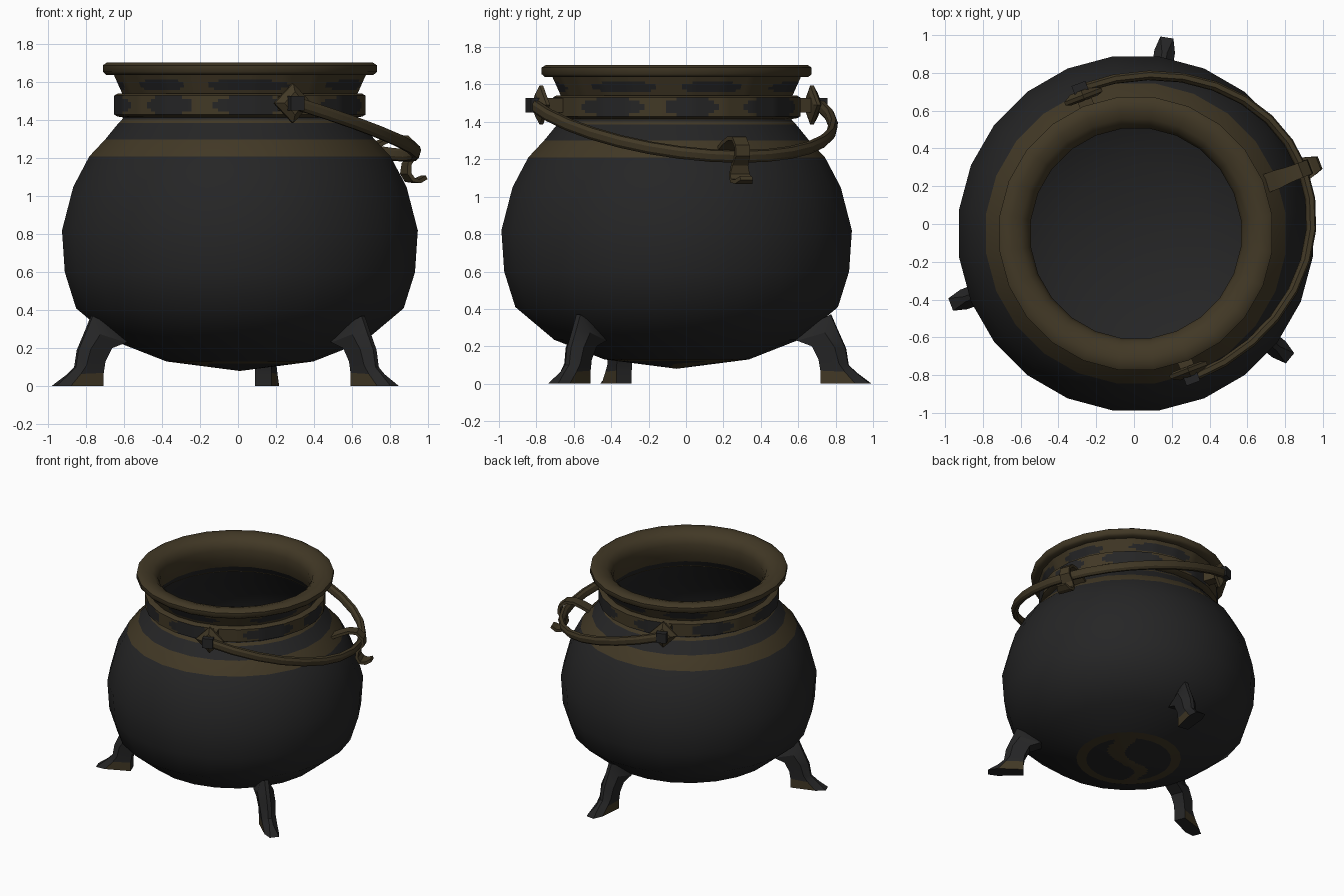
import bpy, bmesh, math
from mathutils import Vector

if "Cube" in bpy.data.objects:
    bpy.data.objects.remove(bpy.data.objects["Cube"])

CX, CY = 0.01, -0.05          # vessel axis
SIDES = 24


def material(name, rgb):
    m = bpy.data.materials.new(name)
    m.diffuse_color = (*rgb, 1)
    m.use_nodes = True
    m.node_tree.nodes["Principled BSDF"].inputs["Base Color"].default_value = m.diffuse_color
    return m


MATS = [material("dark iron", (0.0185, 0.0185, 0.019)),
        material("aged brass", (0.054, 0.040, 0.019))]


def finish(name, bm, angle=40):
    bmesh.ops.recalc_face_normals(bm, faces=bm.faces)
    me = bpy.data.meshes.new(name)
    bm.to_mesh(me)
    bm.free()
    ob = bpy.data.objects.new(name, me)
    bpy.context.collection.objects.link(ob)
    for m in MATS:
        me.materials.append(m)
    bpy.ops.object.select_all(action='DESELECT')
    ob.select_set(True)
    bpy.context.view_layer.objects.active = ob
    if angle:
        bpy.ops.object.shade_smooth_by_angle(angle=math.radians(angle))
    return ob


def ring(r, z, sub):
    """24-gon, each side cut into sub straight pieces."""
    c = [Vector((CX + r * math.cos(math.radians(7.5 + 15 * i)),
                 CY + r * math.sin(math.radians(7.5 + 15 * i)), z)) for i in range(SIDES + 1)]
    return [c[i].lerp(c[i + 1], k / sub) for i in range(SIDES) for k in range(sub)]


def revolve(name, prof, rule, sub=1, closed=False, angle=40):
    bm = bmesh.new()
    rows = []
    for r, z in prof:
        pts = [Vector((CX, CY, z))] if r == 0 else ring(r, z, sub)
        rows.append([bm.verts.new(p) for p in pts])
    n = SIDES * sub
    pairs = list(zip(rows, rows[1:])) + ([(rows[-1], rows[0])] if closed else [])
    for j, (a, b) in enumerate(pairs):
        for i in range(n):
            k = (i + 1) % n
            vs = [a[0], b[k], b[i]] if len(a) == 1 else [a[i], a[k], b[0]] if len(b) == 1 \
                else [a[i], a[k], b[k], b[i]]
            f = bm.faces.new(vs)
            c = f.calc_center_median()
            f.material_index = int(rule(j, math.atan2(c.y - CY, c.x - CX), c))
    return finish(name, bm, angle)


def steps(a, b, n):
    return [(a[0] + (b[0] - a[0]) * i / n, a[1] + (b[1] - a[1]) * i / n) for i in range(n + 1)]


def patch(a, h, count, phase, size):
    """Dark oval patches around a band; h runs -1..1 over its height."""
    u = (a * count / math.tau + phase + 0.12 * math.sin(3 * a)) % 1 - 0.5
    return (abs(u) / size) ** 2 + h * h < 1


# Belly with painted shoulder bands
revolve("belly", [(.39, .13), (.66, .235), (.87, .41), (.93, .6), (.945, .82), (.885, 1.05),
                  (.80, 1.21), (.715, 1.30), (.645, 1.385), (.62, 1.41), (.62, 1.44)],
        lambda j, a, c: 1.21 < c.z < 1.30 or c.z > 1.385)


# Underside with painted ring and swirl
def base_rule(j, a, c):
    x, y = c.x - CX, c.y - CY
    r = math.hypot(x, y)
    u, v = (x + y) * .707, (x - y) * .707
    return r > .31 or abs(v - .08 * math.sin(u * 11)) < .05 + .1 * max(u, 0)


revolve("underside", steps((0, .08), (.39, .13), 16), base_rule, 4)


# Collar ring
def collar_rule(j, a, c):
    return not (2 <= j < 8 and patch(a, (c.z - 1.48) / .05, 8, .3, .36))


revolve("collar", [(.62, 1.415), (.65, 1.42)] + steps((.668, 1.43), (.668, 1.53), 6)
        + [(.65, 1.54), (.61, 1.54)], collar_rule, 6)

# Flared neck
revolve("neck", steps((.62, 1.53), (.672, 1.645), 8),
        lambda j, a, c: not patch(a, (c.z - 1.585) / .032, 7, .1, .36), 6)

# Rolled rim and inner throat
revolve("rim", [(.67, 1.64), (.71, 1.64), (.728, 1.655), (.728, 1.69), (.705, 1.705), (.66, 1.705),
                (.61, 1.69), (.575, 1.66), (.56, 1.61), (.565, 1.53), (.59, 1.46)],
        lambda j, a, c: True, angle=50)

# Inner cavity
revolve("cavity", [(.59, 1.46), (.70, 1.29), (.79, 1.18), (.87, 1.03), (.92, .82), (.90, .6),
                   (.84, .43), (.64, .26), (.38, .16), (0, .11)], lambda j, a, c: False)


def polar(ang, r, t, z):
    """Point at radius r along direction ang, sideways offset t."""
    ca, sa = math.cos(ang), math.sin(ang)
    return Vector((CX + r * ca - t * sa, CY + r * sa + t * ca, z))


def loft(name, sections, rule=lambda j, k: 1, angle=30):
    bm = bmesh.new()
    rows = [[bm.verts.new(p) for p in s] for s in sections]
    n = len(rows[0])
    for j, (a, b) in enumerate(zip(rows, rows[1:])):
        for k in range(n):
            f = bm.faces.new([a[k], a[(k + 1) % n], b[(k + 1) % n], b[k]])
            f.material_index = rule(j, k)
    for row, j in ((rows[0], 0), (rows[-1], len(rows))):
        bm.faces.new(row).material_index = rule(j, 0)
    return finish(name, bm, angle)


# Three splayed legs: inner r, inner z, outer r, outer z, half width
LEG = [(.60, .25, .835, .37, .025), (.66, .23, .87, .29, .062), (.74, .20, .915, .19, .062),
       (.775, .13, .93, .10, .055), (.785, .07, .97, .062, .055), (.785, 0, 1.05, 0, .055)]
for i, deg in enumerate((81, 201, 321)):
    a = math.radians(deg)
    secs = []
    for ri, zi, ro, zo, w in LEG:
        rm, zm = ri + (ro - ri) * .72, zi + (zo - zi) * .72
        tip = .035 if ro > 1 else .014
        secs.append([polar(a, ri, -w * .8, zi), polar(a, rm, -w, zm), polar(a, ro, -tip, zo),
                     polar(a, ro, tip, zo), polar(a, rm, w, zm), polar(a, ri, w * .8, zi)])
    loft(f"leg_{i + 1}", secs, lambda j, k: int(j == 4 and k in (0, 4)))

# Drooping carrying handle, hinged front and back
OUT = math.radians(21)
path = []
for i in range(17):
    t = math.pi * i / 16
    path.append(polar(OUT, .945 * math.sin(t), -.82 * math.cos(t), 1.49 - .275 * math.sin(t)))
secs = []
for i, p in enumerate(path):
    d = (path[min(i + 1, 16)] - path[max(i - 1, 0)]).normalized()
    mid = Vector((CX, CY, 1.49))
    side = (p - mid).normalized()
    side = (side - d * side.dot(d)).normalized()
    up = d.cross(side)
    secs.append([p + side * (.024 * x) + up * (.032 * y) for x, y in
                 ((1, .45), (.5, 1), (-.5, 1), (-1, .45), (-1, -.45), (-.5, -1), (.5, -1), (1, -.45))])
loft("handle", secs)

# Hook strap around the handle, curling out at its lower end: r, z, half width
HOOK = [(.73, 1.25, .05), (.80, 1.285, .05), (.87, 1.312, .042), (.93, 1.31, .04), (.975, 1.27, .04),
        (.98, 1.22, .04), (.94, 1.17, .045), (.935, 1.12, .055), (.96, 1.085, .06),
        (1.0, 1.08, .05), (1.04, 1.10, .035)]
secs = []
for i, (r, z, w) in enumerate(HOOK):
    p, q = HOOK[max(i - 1, 0)], HOOK[min(i + 1, len(HOOK) - 1)]
    l = math.hypot(q[0] - p[0], q[1] - p[1])
    nr, nz = -(q[1] - p[1]) / l * .011, (q[0] - p[0]) / l * .011
    secs.append([polar(OUT, r + s * nr, t * w, z + s * nz) for s, t in ((1, -1), (1, 1), (-1, 1), (-1, -1))])
loft("handle_hook", secs)

# Hinges: diamond plate and square pin, at both ends of the handle
for name, sign in (("front", -1), ("back", 1)):
    a = OUT + sign * math.pi / 2

    def square(r, s, turn):
        return [polar(a, r, s * math.cos(q), 1.49 + s * math.sin(q))
                for q in (turn + math.pi / 2 * k for k in range(4))]
    loft(f"{name}_hinge_plate", [square(.755, .075, 0), square(.765, .105, 0),
                                 square(.785, .105, 0), square(.81, .06, 0)], angle=0)
    loft(f"{name}_hinge_pin", [square(r, .055, math.pi / 4) for r in (.64, .76, .85)],
         lambda j, k: int(j == 0), angle=0)
